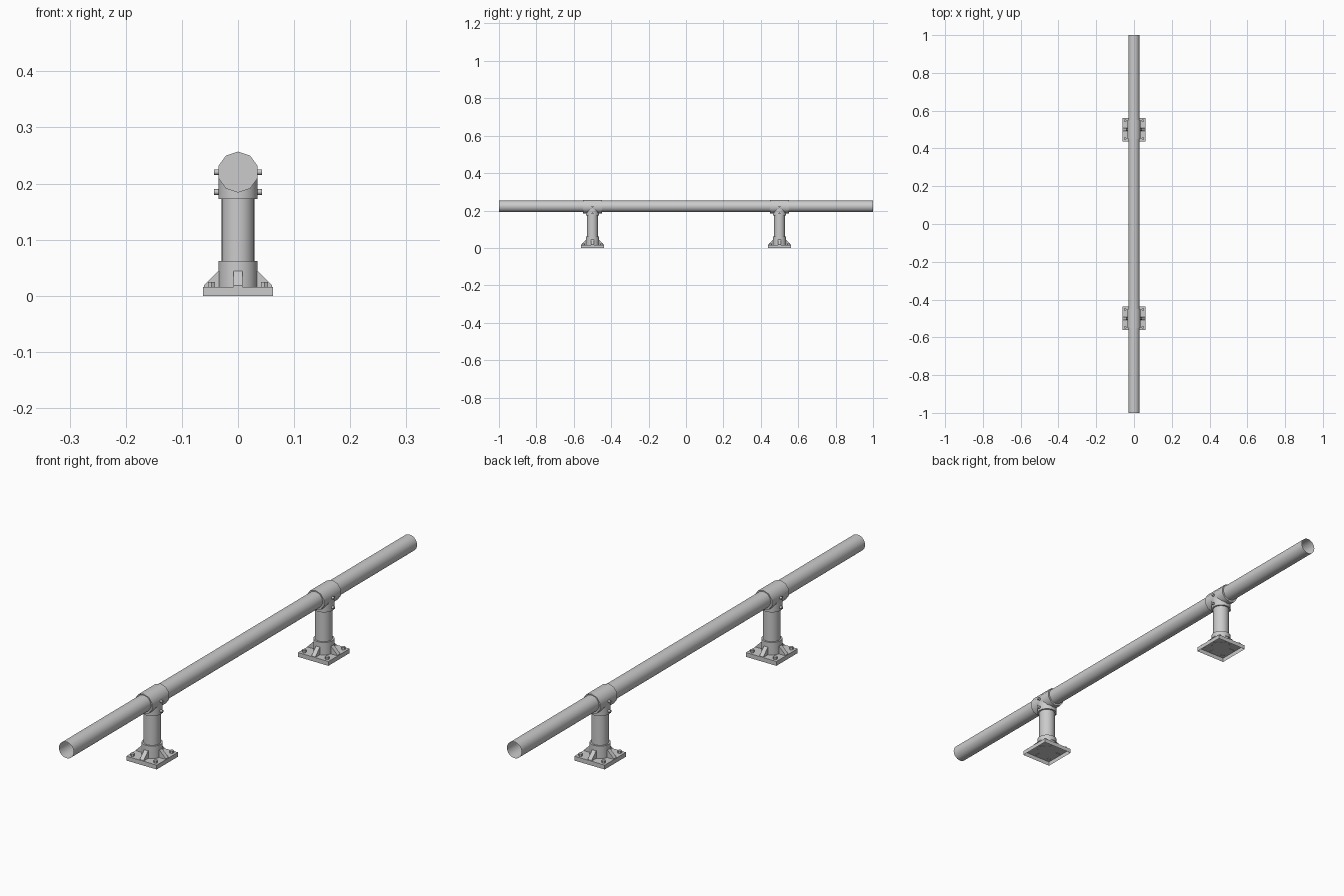
import bpy, bmesh, math
from mathutils import Matrix, Vector

if "Cube" in bpy.data.objects:
    bpy.data.objects.remove(bpy.data.objects["Cube"])

PIPE_Z = 0.2205


def finish(name, bm, smooth=None):
    bmesh.ops.recalc_face_normals(bm, faces=bm.faces)
    me = bpy.data.meshes.new(name)
    bm.to_mesh(me)
    bm.free()
    ob = bpy.data.objects.new(name, me)
    bpy.context.collection.objects.link(ob)
    if smooth:
        bpy.ops.object.select_all(action='DESELECT')
        ob.select_set(True)
        bpy.context.view_layer.objects.active = ob
        bpy.ops.object.shade_smooth_by_angle(angle=math.radians(smooth))
    return ob


def cylinder(name, a, b, r, sides, caps=True, turn=0.0, smooth=40):
    a, b = Vector(a), Vector(b)
    bm = bmesh.new()
    bmesh.ops.create_cone(bm, cap_ends=caps, segments=sides, radius1=r, radius2=r, depth=(b - a).length)
    rot = (b - a).to_track_quat('Z', 'Y').to_matrix().to_4x4()
    bm.transform(Matrix.Translation((a + b) / 2) @ rot @ Matrix.Rotation(turn, 4, 'Z'))
    return finish(name, bm, smooth)


def base_plate(y):
    # Flange plate, hollow underneath
    bm = bmesh.new()
    bmesh.ops.create_cube(bm, size=1)
    bm.transform(Matrix.Translation((0, y, 0.008)) @ Matrix.Diagonal((0.124, 0.124, 0.016, 1)))
    bottom = [f for f in bm.faces if f.normal.z < -0.5]
    bmesh.ops.delete(bm, geom=bottom, context='FACES_ONLY')
    finish("base_plate", bm)


def rib(y, angle):
    # Triangular stiffener from collar to plate edge
    profile = [(0.028, 0.015), (0.061, 0.015), (0.061, 0.018), (0.035, 0.044), (0.028, 0.044)]
    bm = bmesh.new()
    face = bm.faces.new([bm.verts.new((x, -0.008, z)) for x, z in profile])
    ext = bmesh.ops.extrude_face_region(bm, geom=[face])
    verts = [g for g in ext['geom'] if isinstance(g, bmesh.types.BMVert)]
    bmesh.ops.translate(bm, verts=verts, vec=(0, 0.016, 0))
    bm.transform(Matrix.Translation((0, y, 0)) @ Matrix.Rotation(angle, 4, 'Z'))
    finish("base_rib", bm)


# Long open rail
cylinder("rail_pipe", (0, -1, PIPE_Z + 0.002), (0, 1, PIPE_Z + 0.002), 0.030, 32, caps=False)

for y in (-0.5, 0.5):
    base_plate(y)
    cylinder("base_collar", (0, y, 0.015), (0, y, 0.062), 0.035, 32)
    cylinder("post", (0, y, 0.02), (0, y, 0.20), 0.029, 32)
    # Tee fitting: ten-sided sleeve and round socket
    cylinder("tee_sleeve", (0, y - 0.05, PIPE_Z), (0, y + 0.05, PIPE_Z), 0.0365, 10, turn=0)
    cylinder("tee_socket", (0, y, 0.173), (0, y, PIPE_Z), 0.035, 32)
    for i in range(4):
        rib(y, i * math.pi / 2)
    for sx in (-1, 1):
        # Grub screws on both sides of the tee
        for z in (PIPE_Z, 0.185):
            cylinder("grub_screw", (sx * 0.03, y, z), (sx * 0.043, y, z), 0.005, 12)
        # Anchor bolts in the plate corners
        for sy in (-1, 1):
            x, by = sx * 0.047, y + sy * 0.047
            cylinder("anchor_bolt", (x, by, 0.015), (x, by, 0.025), 0.007, 6, smooth=None)
